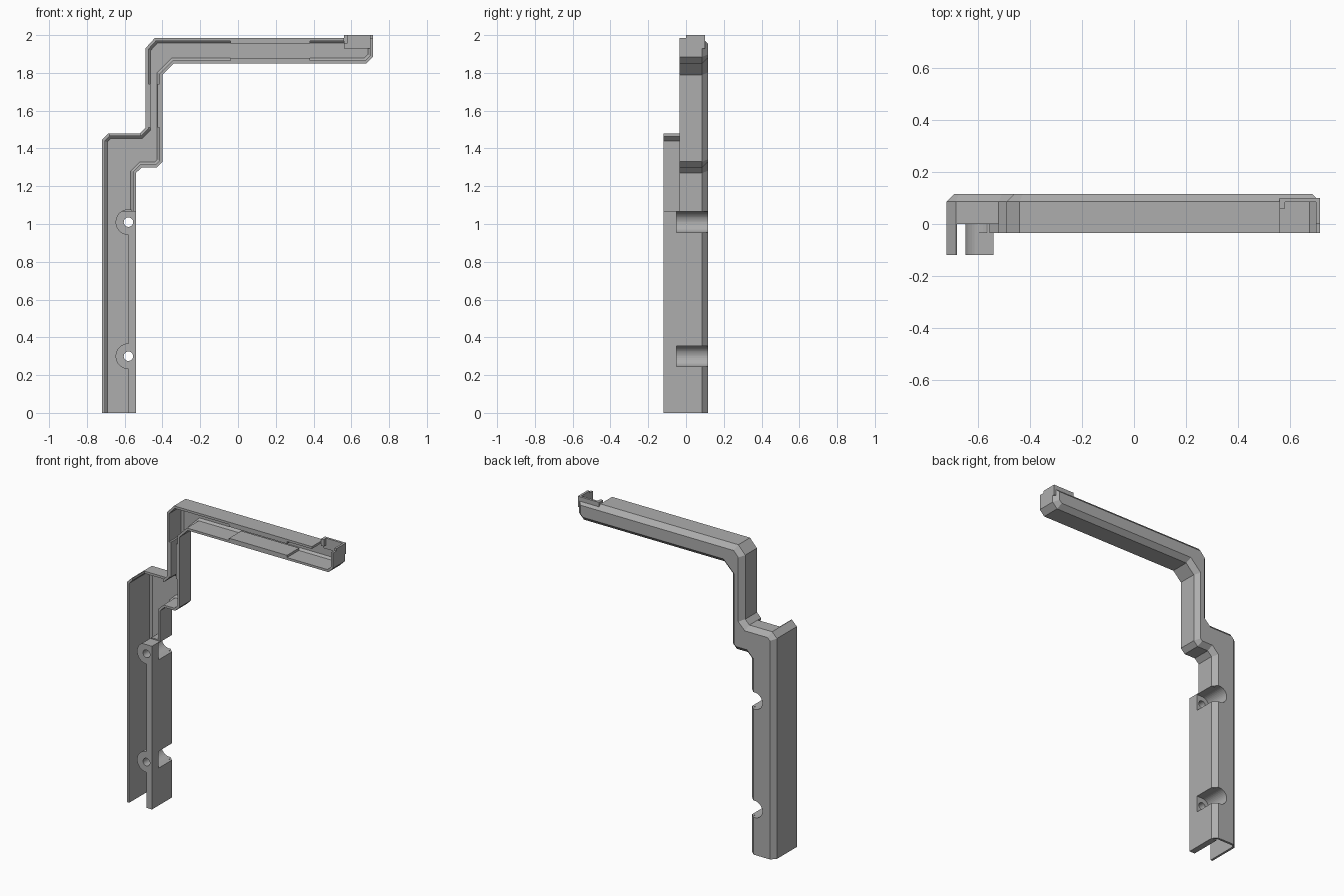
import bpy, bmesh
from math import cos, sin, radians
from mathutils import Vector

if "Cube" in bpy.data.objects:
    bpy.data.objects.remove(bpy.data.objects["Cube"], do_unlink=True)

grey = bpy.data.materials.new("plain_grey")
grey.use_nodes = True
colour = (0.42, 0.42, 0.42, 1)
grey.diffuse_color = colour
grey.node_tree.nodes["Principled BSDF"].inputs["Base Color"].default_value = colour


def inset(points, d):
    """Mitred inward offset of a counterclockwise outline."""
    result = []
    for i, p in enumerate(points):
        p = Vector(p)
        a = (p - Vector(points[i - 1])).normalized()
        b = (Vector(points[(i + 1) % len(points)]) - p).normalized()
        na, nb = Vector((-a.y, a.x)), Vector((-b.y, b.x))
        result.append(p + (na + nb) * d / (1 + na.dot(nb)))
    return result


def loft(name, sections):
    """Skin closed (outline, y) sections and cap both ends."""
    bm = bmesh.new()
    rings = [[bm.verts.new((p[0], y, p[1])) for p in pts] for pts, y in sections]
    n = len(rings[0])
    for r, s in zip(rings, rings[1:]):
        for i in range(n):
            j = (i + 1) % n
            bm.faces.new((r[i], r[j], s[j], s[i]))
    bm.faces.new(rings[0])
    bm.faces.new(rings[-1])
    bmesh.ops.recalc_face_normals(bm, faces=bm.faces)
    mesh = bpy.data.meshes.new(name)
    bm.to_mesh(mesh)
    bm.free()
    mesh.materials.append(grey)
    ob = bpy.data.objects.new(name, mesh)
    bpy.context.collection.objects.link(ob)
    return ob


def box(name, x0, x1, y0, y1, z0, z1):
    return loft(name, [([(x0, z0), (x1, z0), (x1, z1), (x0, z1)], y) for y in (y0, y1)])


def disc(x, z, r, limit=9):
    return [(min(x + r * cos(radians(a)), limit), z + r * sin(radians(a)))
            for a in range(0, 360, 10)]


def combine(target, tool, operation="DIFFERENCE"):
    mod = target.modifiers.new("combine", "BOOLEAN")
    mod.operation, mod.object, mod.solver = operation, tool, "EXACT"
    bpy.context.view_layer.objects.active = target
    bpy.ops.object.modifier_apply(modifier=mod.name)
    bpy.data.objects.remove(tool, do_unlink=True)


FRONT, ARM_FRONT, BACK = -0.12, -0.035, 0.116

# Channel outline, counterclockwise from the foot
outline = [(-0.72, -0.2), (-0.54, -0.2), (-0.54, 1.27), (-0.51, 1.30), (-0.43, 1.30),
           (-0.40, 1.33), (-0.40, 1.79), (-0.34, 1.85), (0.68, 1.85), (0.715, 1.885),
           (0.715, 1.985), (-0.44, 1.985), (-0.49, 1.93), (-0.49, 1.51),
           (-0.52, 1.48), (-0.685, 1.48), (-0.72, 1.445)]

# Hollow channel with a chamfered back
channel = loft("cable_channel", [(outline, FRONT), (outline, BACK - 0.03),
                                 (inset(outline, 0.03), BACK)])
core = inset(outline, 0.015)
combine(channel, loft("core", [(core, FRONT - 0.1), (core, BACK - 0.028),
                               (inset(outline, 0.028), BACK - 0.015)]))

# Thick mounting wall and screw bosses on the post
SCREW_X = -0.58
screw_heights = (0.30, 1.01)
combine(channel, box("mounting_wall", -0.58, -0.547, FRONT, 0.085, -0.1, 1.07), "UNION")
for z in screw_heights:
    boss = disc(SCREW_X, z, 0.068, -0.562)
    # drop the repeated points along the flat side
    boss = [p for i, p in enumerate(boss) if (Vector(p) - Vector(boss[i - 1])).length > 0.0001]
    combine(channel, loft("boss", [(boss, FRONT), (boss, 0.106)]), "UNION")

# Screw holes and side-opening head pockets
for z in screw_heights:
    hole = disc(SCREW_X, z, 0.025)
    combine(channel, loft("hole", [(hole, -0.3), (hole, 0.3)]))
    pocket = [(SCREW_X + 0.055 * cos(radians(a)), z + 0.055 * sin(radians(a)))
              for a in range(90, 271, 10)] + [(-0.5, z - 0.055), (-0.5, z + 0.055)]
    combine(channel, loft("pocket", [(pocket, -0.05), (pocket, 0.3)]))

# Trim the foot, the shallow upper run, the post cap and the open arm tip
combine(channel, box("foot_cut", -1, 1, -1, 1, -1, 0))
combine(channel, box("front_cut", -0.68, 1, -1, ARM_FRONT, 1.07, 3))
combine(channel, box("cap_cut", -0.68, -0.52, -1, 0, 1.40, 1.6))
combine(channel, box("tip_cut", 0.56, 0.70, -1, 0.085, 1.93, 3))

# Inner ribs that grip the cover
for name, z0, z1 in (("lower_arm_rib", 1.86, 1.88), ("upper_arm_rib", 1.955, 1.975)):
    box(name, -0.04, 0.38, ARM_FRONT, 0.09, z0, z1)
for name, x0, x1 in (("outer_neck_rib", -0.48, -0.463), ("inner_neck_rib", -0.427, -0.41)):
    box(name, x0, x1, ARM_FRONT, 0.09, 1.51, 1.74)

# Raised tabs around the arm tip
box("tip_end_tab", 0.70, 0.715, 0.0, 0.085, 1.97, 2.0)
box("tip_back_tab", 0.56, 0.715, 0.085, 0.10, 1.93, 2.0)
box("tip_corner_tab", 0.56, 0.58, 0.06, 0.09, 1.955, 2.0)
